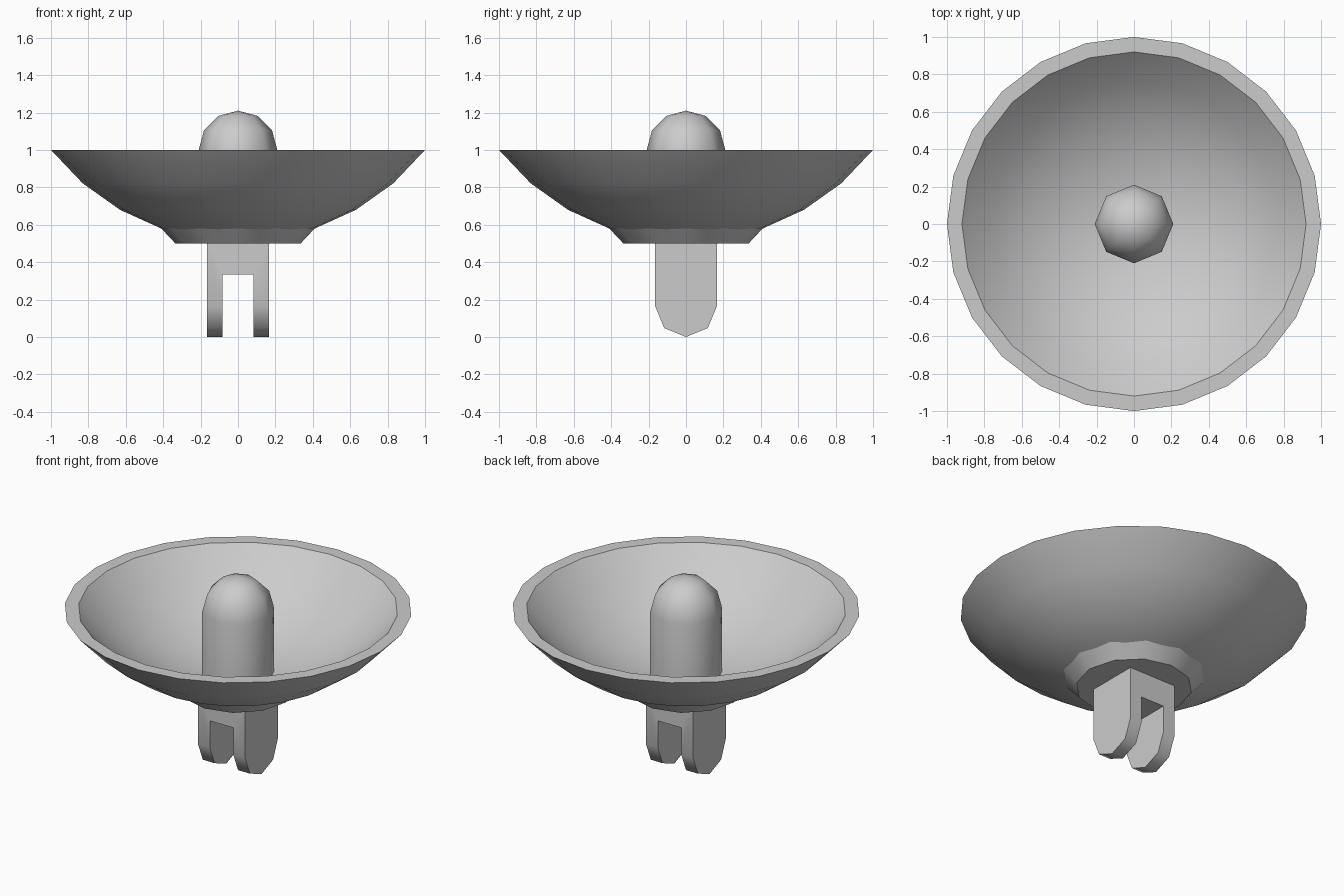
import bpy
import bmesh
from math import sin, cos, pi, radians, sqrt

cube = bpy.data.objects.get("Cube")
if cube:
    bpy.data.objects.remove(cube, do_unlink=True)

grey = bpy.data.materials.new("light_grey")
grey.use_nodes = True
grey.diffuse_color = (0.6, 0.6, 0.6, 1)
grey.node_tree.nodes["Principled BSDF"].inputs["Base Color"].default_value = (0.6, 0.6, 0.6, 1)


def make_object(name, bm):
    bmesh.ops.recalc_face_normals(bm, faces=bm.faces)
    mesh = bpy.data.meshes.new(name)
    bm.to_mesh(mesh)
    bm.free()
    mesh.materials.append(grey)
    obj = bpy.data.objects.new(name, mesh)
    bpy.context.collection.objects.link(obj)
    return obj


def activate(obj):
    bpy.ops.object.select_all(action='DESELECT')
    obj.select_set(True)
    bpy.context.view_layer.objects.active = obj


def smooth(obj, angle):
    activate(obj)
    bpy.ops.object.shade_smooth_by_angle(angle=radians(angle))


def lathe(name, profile, sides, angle):
    """Turn a (radius, height) profile around z."""
    bm = bmesh.new()
    rings = []
    for r, z in profile:
        if r == 0:
            rings.append([bm.verts.new((0, 0, z))] * sides)
        else:
            rings.append([bm.verts.new((r * cos(2 * pi * i / sides), r * sin(2 * pi * i / sides), z))
                          for i in range(sides)])
    for a, b in zip(rings, rings[1:]):
        for i in range(sides):
            j = (i + 1) % sides
            corners = list(dict.fromkeys((a[i], a[j], b[j], b[i])))
            bm.faces.new(corners)
    obj = make_object(name, bm)
    smooth(obj, angle)
    return obj


# Dish: two concentric spherical bowls joined by a flat rim
CENTRE = 1.78


def bowl(rim_radius):
    ball = sqrt(rim_radius ** 2 + (CENTRE - 1) ** 2)
    radii = [rim_radius * f for f in (0, 0.2, 0.41, 0.63, 0.83, 1)]
    return [(r, CENTRE - sqrt(ball ** 2 - r ** 2)) for r in radii]


lathe("dish", bowl(1.0) + bowl(0.92)[::-1], 24, 30)

# Flared collar under the dish
lathe("collar", [(0, 0.5), (0.335, 0.5), (0.415, 0.585), (0, 0.585)], 12, 35)

# Central post with a rounded top
R = 0.21
dome = [(R * cos(k * pi / 6), 1 + R * sin(k * pi / 6)) for k in range(3)]
lathe("post", [(0, 0.52), (R, 0.52)] + dome + [(0, 1 + R)], 8, 50)

# Mounting fork: side outline extruded along x, then slotted
W = 0.165
outline = [(-W, 0.52), (-W, W), (-0.117, 0.048), (0, 0), (0.117, 0.048), (W, W), (W, 0.52)]
bm = bmesh.new()
face = bm.faces.new([bm.verts.new((-W, y, z)) for y, z in outline])
moved = bmesh.ops.extrude_face_region(bm, geom=[face])["geom"]
bmesh.ops.translate(bm, vec=(2 * W, 0, 0),
                    verts=[v for v in moved if isinstance(v, bmesh.types.BMVert)])
fork = make_object("mounting_fork", bm)

bm = bmesh.new()
bmesh.ops.create_cube(bm, size=1)
bmesh.ops.scale(bm, vec=(W, 1, 0.67), verts=bm.verts)
cutter = make_object("slot_cutter", bm)
cutter.hide_render = True

cut = fork.modifiers.new("slot", 'BOOLEAN')
cut.operation = 'DIFFERENCE'
cut.solver = 'EXACT'
cut.object = cutter
bpy.context.view_layer.update()
activate(fork)
bpy.ops.object.modifier_apply(modifier=cut.name)
bpy.data.objects.remove(cutter, do_unlink=True)
smooth(fork, 50)
